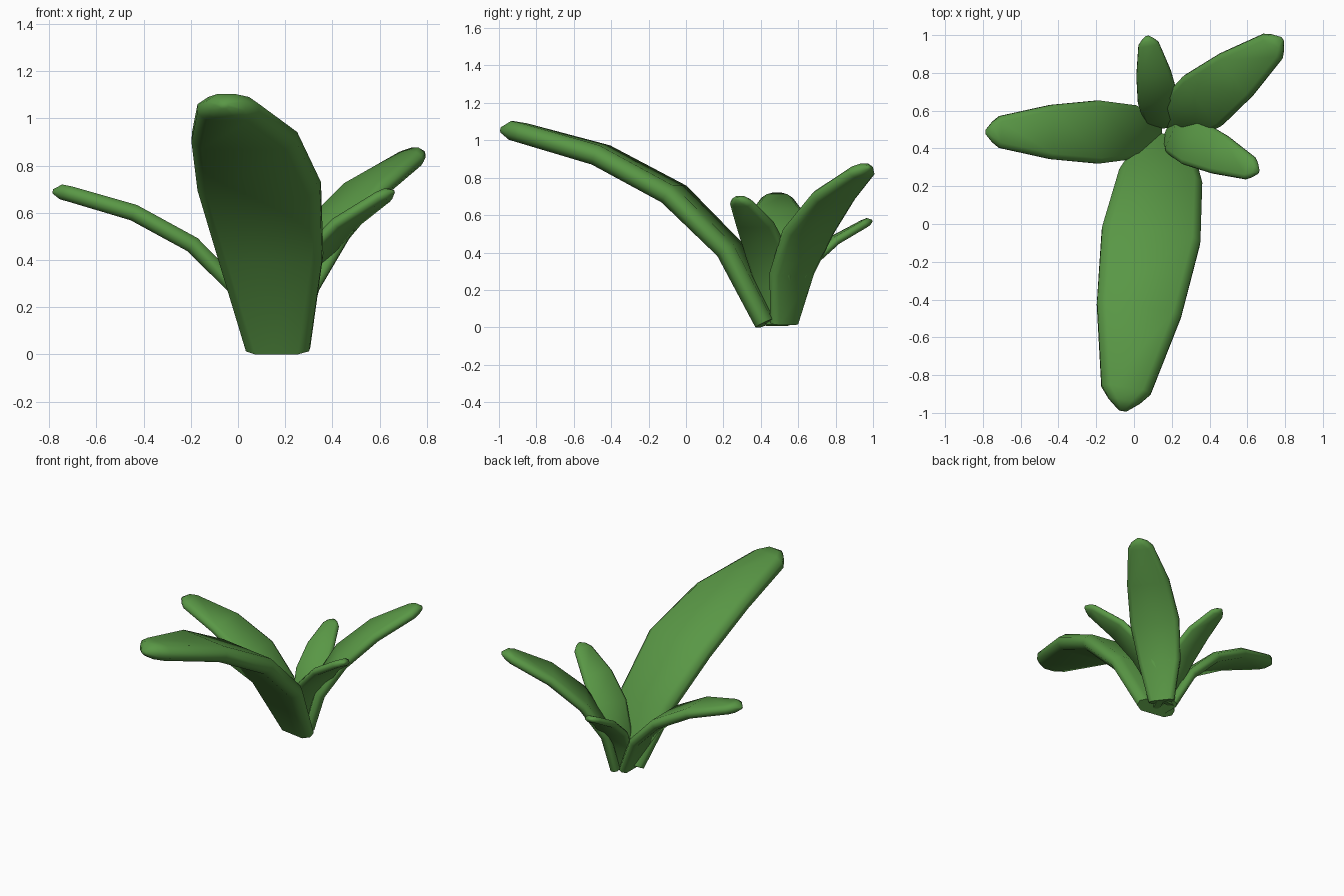
import bpy, bmesh, math
from mathutils import Vector

if "Cube" in bpy.data.objects:
    bpy.data.objects.remove(bpy.data.objects["Cube"])

green = bpy.data.materials.new("leaf green")
green.diffuse_color = (0.10, 0.31, 0.06, 1)
green.use_nodes = True
green.node_tree.nodes["Principled BSDF"].inputs["Base Color"].default_value = green.diffuse_color

# Shared leaf template: distance along, height, half width, half thickness
TEMPLATE = [
    (0.000, 0.000, 0.135, 0.050),
    (0.192, 0.390, 0.222, 0.053),
    (0.496, 0.690, 0.262, 0.055),
    (0.890, 0.900, 0.225, 0.055),
    (1.316, 1.020, 0.132, 0.052),
    (1.375, 1.033, 0.085, 0.050),
    (1.430, 1.035, 0.020, 0.014),
]
END = Vector(TEMPLATE[-1][:2])


def leaf(name, base, tip):
    """Scale, pitch and turn the template so that it runs from base to tip."""
    base, tip = Vector(base), Vector(tip)
    d = tip - base
    out = Vector((d.x, d.y, 0)).normalized()
    side = Vector((-out.y, out.x, 0))
    up = Vector((0, 0, 1))
    s = d.length / END.length
    pitch = math.atan2(d.z, d.xy.length) - math.atan2(END.y, END.x)
    c, sn = math.cos(pitch), math.sin(pitch)
    path = [base + s * ((u * c - v * sn) * out + (u * sn + v * c) * up)
            for u, v, _, _ in TEMPLATE]
    bm = bmesh.new()
    rings = []
    for i, (_, _, w, t) in enumerate(TEMPLATE):
        a, b = path[max(i - 1, 0)], path[min(i + 1, len(path) - 1)]
        normal = (b - a).normalized().cross(side)
        inner = max(w - 0.045, w * 0.45)
        # slab with rounded edges
        section = [(w, 0.4 * t), (inner, t), (-inner, t), (-w, 0.4 * t),
                   (-w, -0.4 * t), (-inner, -t), (inner, -t), (w, -0.4 * t)]
        rings.append([bm.verts.new(path[i] + s * (x * side + y * normal))
                      for x, y in section])
    for r0, r1 in zip(rings, rings[1:]):
        for k in range(8):
            j = (k + 1) % 8
            bm.faces.new((r0[k], r0[j], r1[j], r1[k]))
    bm.faces.new(rings[0])
    bm.faces.new(rings[-1])
    bmesh.ops.recalc_face_normals(bm, faces=bm.faces)
    me = bpy.data.meshes.new(name)
    bm.to_mesh(me)
    bm.free()
    me.materials.append(green)
    ob = bpy.data.objects.new(name, me)
    bpy.context.collection.objects.link(ob)
    bpy.context.view_layer.objects.active = ob
    ob.select_set(True)
    bpy.ops.object.shade_smooth_by_angle(angle=math.radians(65))
    ob.select_set(False)


# Five leaves fanning out from one root
leaf("front_large_leaf", (0.17, 0.43, 0.022), (-0.06, -0.99, 1.055))
leaf("left_leaf", (0.12, 0.487, 0.022), (-0.785, 0.487, 0.69))
leaf("back_right_leaf", (0.20, 0.525, 0.02), (0.785, 0.98, 0.855))
leaf("back_small_leaf", (0.15, 0.525, 0.02), (0.07, 0.995, 0.57))
leaf("right_small_leaf", (0.19, 0.485, 0.02), (0.66, 0.275, 0.69))
